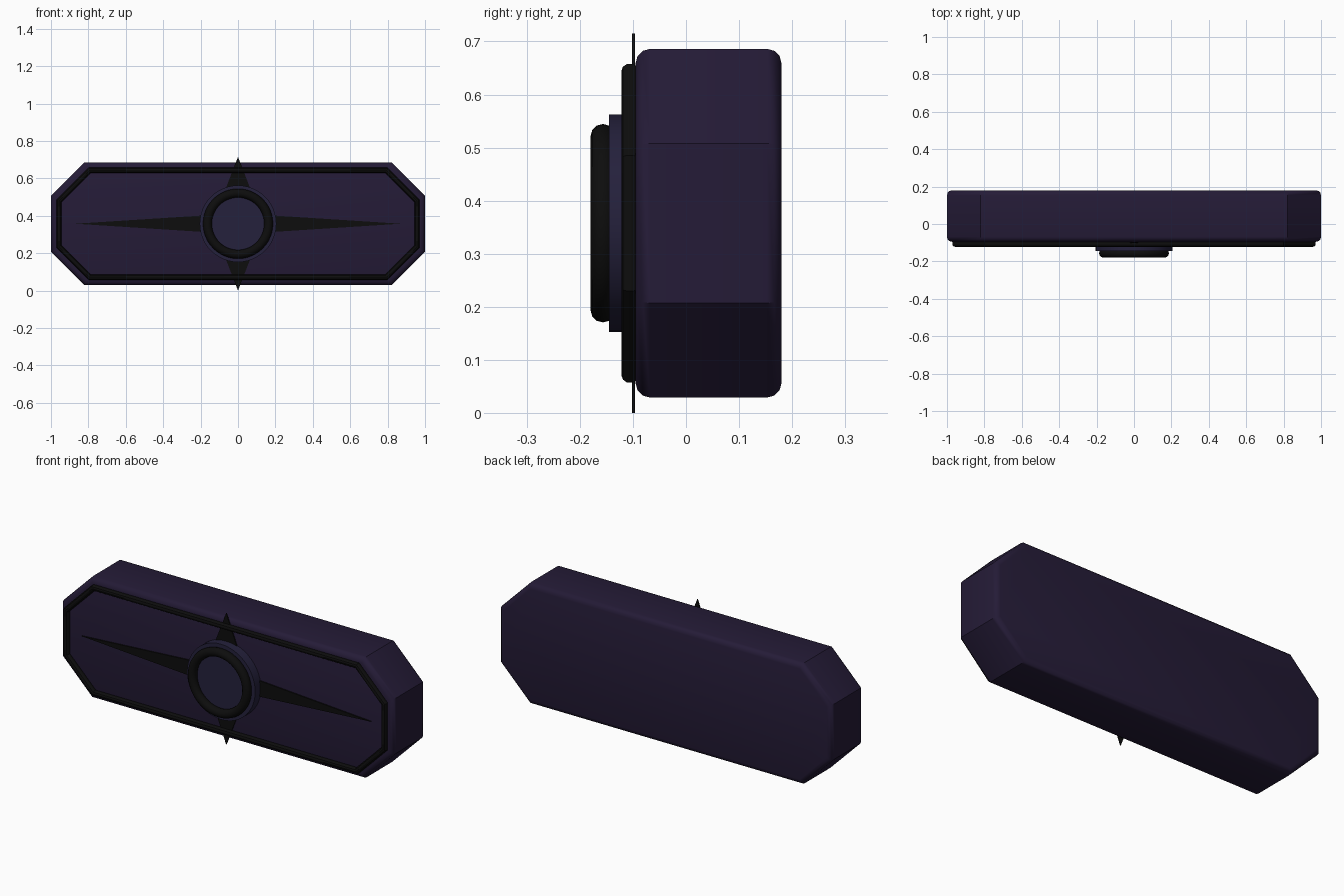
import bpy, bmesh, math
from mathutils import Matrix

if "Cube" in bpy.data.objects:
    bpy.data.objects.remove(bpy.data.objects["Cube"])

CZ = 0.3575  # height of the model's centre line


def material(name, rgb):
    m = bpy.data.materials.new(name)
    m.diffuse_color = (*rgb, 1)
    m.use_nodes = True
    m.node_tree.nodes["Principled BSDF"].inputs["Base Color"].default_value = m.diffuse_color
    return m


PURPLE = material("dark_purple", (0.018, 0.011, 0.038))
BLUE = material("dark_blue", (0.018, 0.015, 0.045))
BLACK = material("black", (0.004, 0.004, 0.004))


def octagon(hx, hz, cut):
    q = [(hx, hz - cut), (hx - cut, hz)]
    top = q + [(-x, z) for x, z in reversed(q)]
    return top + [(-x, -z) for x, z in top]


def finish(obj, mat, smooth=True):
    obj.data.materials.append(mat)
    if smooth:
        bpy.ops.object.select_all(action='DESELECT')
        obj.select_set(True)
        bpy.context.view_layer.objects.active = obj
        bpy.ops.object.shade_smooth_by_angle(angle=math.radians(35))
    return obj


def prism(name, profile, y0, y1, mat, bevel=0):
    """Extrude an x-z profile from y0 to y1, optionally rounding both rims."""
    bm = bmesh.new()
    face = bm.faces.new([bm.verts.new((x, y0, z + CZ)) for x, z in profile])
    ext = bmesh.ops.extrude_face_region(bm, geom=[face])["geom"]
    for v in ext:
        if isinstance(v, bmesh.types.BMVert):
            v.co.y = y1
    bmesh.ops.recalc_face_normals(bm, faces=bm.faces)
    if bevel:
        rims = [e for e in bm.edges if abs(e.verts[0].co.y - e.verts[1].co.y) < 1e-6]
        bmesh.ops.bevel(bm, geom=rims, offset=bevel, segments=3,
                        profile=0.5, affect='EDGES')
    me = bpy.data.meshes.new(name)
    bm.to_mesh(me)
    bm.free()
    obj = bpy.data.objects.new(name, me)
    bpy.context.collection.objects.link(obj)
    return finish(obj, mat, bevel > 0)


# Main block with chamfered corners
prism("body", octagon(1.0, 0.3285, 0.178), -0.095, 0.18, PURPLE, bevel=0.027)

# Raised round trim following the front outline
cu = bpy.data.curves.new("trim_path", 'CURVE')
cu.dimensions = '3D'
cu.bevel_depth = 0.0165
cu.bevel_resolution = 3
sp = cu.splines.new('POLY')
pts = octagon(0.957, 0.286, 0.164)
sp.points.add(len(pts) - 1)
for p, (x, z) in zip(sp.points, pts):
    p.co = (x, -0.1055, z + CZ, 1)
sp.use_cyclic_u = True
tmp = bpy.data.objects.new("trim_path", cu)
bpy.context.collection.objects.link(tmp)
bpy.context.view_layer.update()
me = bpy.data.meshes.new_from_object(tmp.evaluated_get(bpy.context.evaluated_depsgraph_get()))
bpy.data.objects.remove(tmp)
trim = bpy.data.objects.new("front_trim", me)
bpy.context.collection.objects.link(trim)
finish(trim, BLACK)

# Four flat compass spikes
for s, side in ((1, "right"), (-1, "left")):
    prism("spike_" + side, [(s * 0.17, 0.045), (s * 0.87, 0), (s * 0.17, -0.045)],
          -0.102, -0.093, BLACK)
for s, side in ((1, "top"), (-1, "bottom")):
    prism("spike_" + side, [(-0.065, s * 0.19), (0, s * 0.3575), (0.065, s * 0.19)],
          -0.102, -0.096, BLACK)

# Round centre plate
N = 48
circle = [(0.205 * math.cos(2 * math.pi * i / N), 0.205 * math.sin(2 * math.pi * i / N))
          for i in range(N)]
disc = prism("centre_disc", circle, -0.145, -0.09, BLUE)
finish(disc, BLUE)

# Rounded ring on the plate
bpy.ops.mesh.primitive_torus_add(major_radius=0.1635, minor_radius=0.0235,
                                 major_segments=48, minor_segments=12,
                                 location=(0, -0.1565, CZ), rotation=(math.pi / 2, 0, 0))
ring = bpy.context.object
ring.name = "centre_ring"
finish(ring, BLACK)
